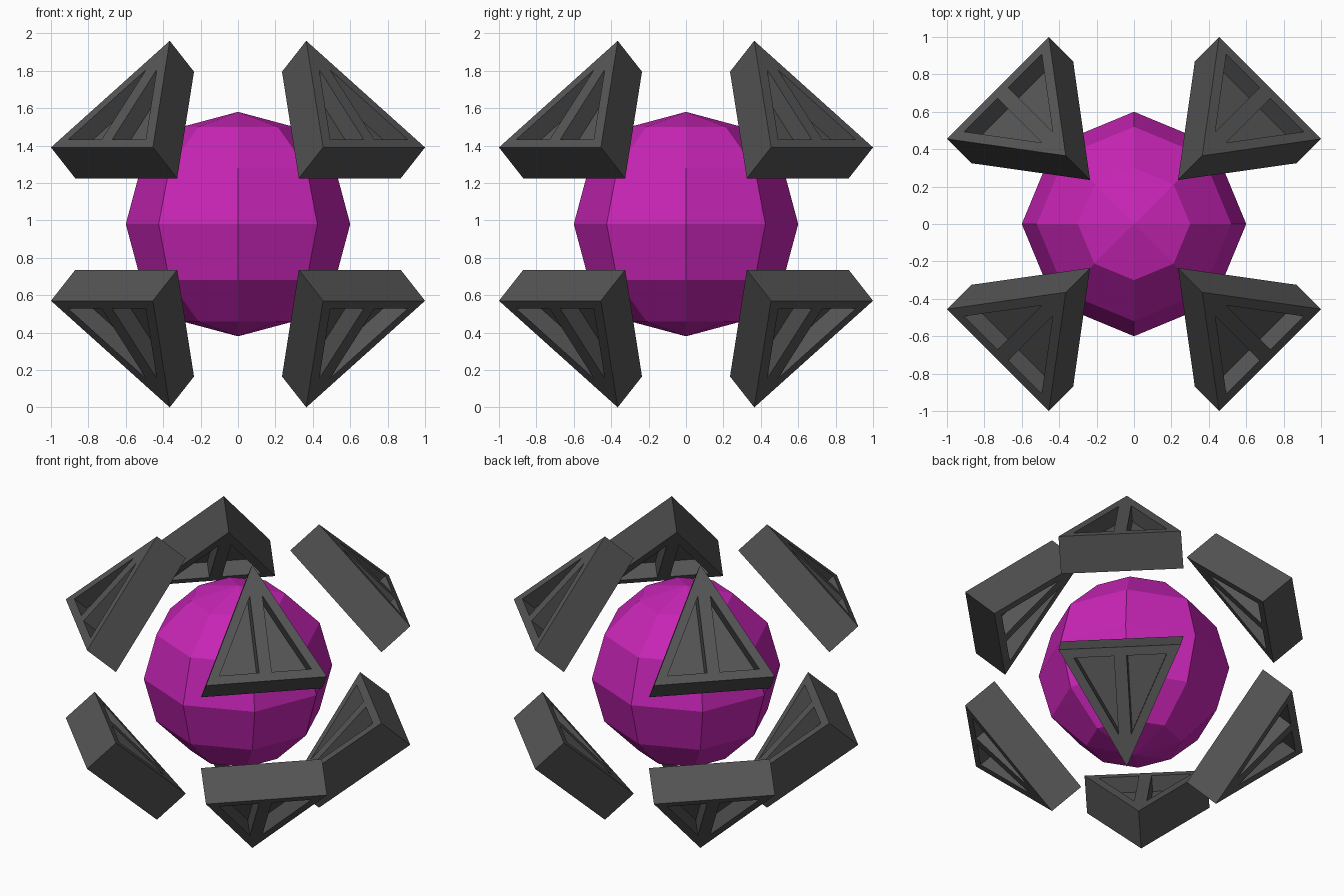
import bpy, bmesh
from mathutils import Vector

cube = bpy.data.objects.get("Cube")
if cube:
    bpy.data.objects.remove(cube)

CENTRE = Vector((0, 0, 0.98))
THICK, BORDER, STRUT, RECESS = 0.247, 0.057, 0.08, 0.105


def material(name, rgb):
    m = bpy.data.materials.new(name)
    m.use_nodes = True
    m.diffuse_color = (*rgb, 1)
    m.node_tree.nodes["Principled BSDF"].inputs["Base Color"].default_value = (*rgb, 1)
    return m


purple = material("bright purple", (0.58, 0.018, 0.47))
grey = material("dark grey", (0.09, 0.09, 0.09))


def add_object(name, bm, mat):
    mesh = bpy.data.meshes.new(name)
    bm.to_mesh(mesh)
    bm.free()
    mesh.materials.append(mat)
    obj = bpy.data.objects.new(name, mesh)
    obj.location = CENTRE
    bpy.context.collection.objects.link(obj)


def armour_plate(name, sx, sy, sz):
    """Triangular slab with a recessed, strutted panel on both faces."""
    bm = bmesh.new()
    corners = [Vector((x * sx, y * sy, z * sz)) for x, y, z in
               ((0.365, 0.365, 0.98), (1.0, 0.455, 0.41), (0.455, 1.0, 0.41))]
    apex, b, c = corners
    normal = (b - apex).cross(c - apex).normalized()
    if normal.dot(apex) < 0:
        normal.negate()
    outer = [bm.verts.new(p) for p in corners]
    inner = [bm.verts.new(p - normal * THICK) for p in corners]
    caps = [bm.faces.new(outer), bm.faces.new(inner)]
    for i in range(3):
        j = (i + 1) % 3
        bm.faces.new((outer[i], outer[j], inner[j], inner[i]))
    bmesh.ops.recalc_face_normals(bm, faces=bm.faces[:])

    # Frame border, then a central strut splitting each panel in two
    bmesh.ops.inset_individual(bm, faces=caps, thickness=BORDER, use_even_offset=True)
    across = (b - c).normalized()
    for side in (-1, 1):
        panels = [f for f in bm.faces if abs(f.normal.dot(normal)) > 0.99
                  and abs((f.calc_center_median() - apex).dot(across)) < 0.06
                  and len(f.verts) in (3, 4)
                  and not any(len(e.link_faces) == 2 and
                              any(abs(g.normal.dot(normal)) < 0.5 for g in e.link_faces)
                              for e in f.edges)]
        geom = set(panels)
        for f in panels:
            geom.update(f.edges)
            geom.update(f.verts)
        bmesh.ops.bisect_plane(bm, geom=list(geom), dist=1e-5,
                               plane_co=apex + across * side * STRUT / 2,
                               plane_no=across)

    # Sink the two triangular cells on each face
    cells = [f for f in bm.faces if len(f.verts) == 3]
    bmesh.ops.inset_individual(bm, faces=cells, thickness=0, depth=-RECESS)
    add_object(name, bm, grey)


# Faceted core
core = bmesh.new()
bmesh.ops.create_uvsphere(core, u_segments=8, v_segments=6, radius=0.6)
add_object("core_sphere", core, purple)

# One plate floating over each octant
for sx, xn in ((1, "left"), (-1, "right")):
    for sy, yn in ((-1, "front"), (1, "back")):
        for sz, zn in ((1, "upper"), (-1, "lower")):
            armour_plate(f"{zn}_{yn}_{xn}_plate", sx, sy, sz)
